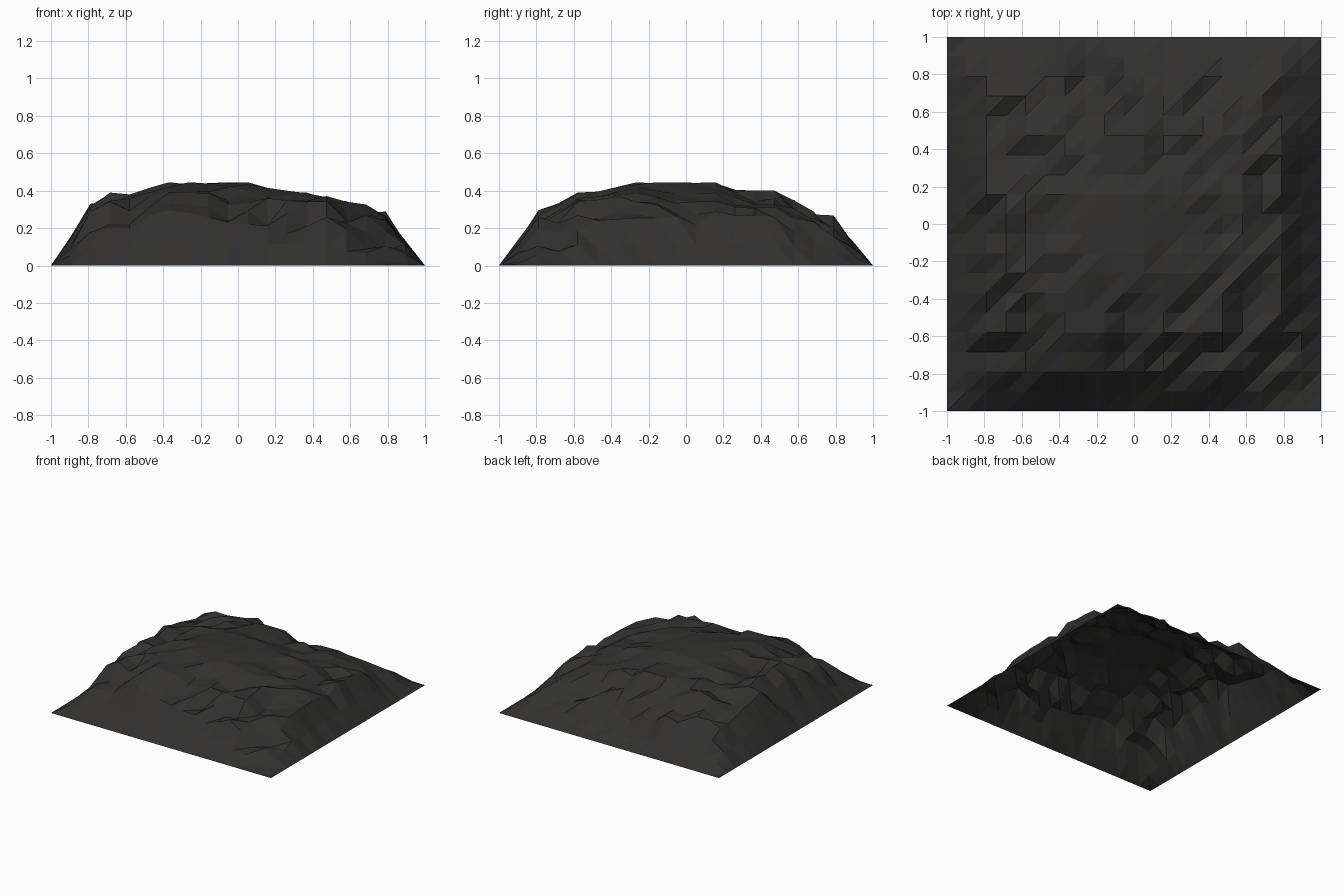
import bpy, random
from math import exp

random.seed(11)
N = 20                      # vertices per side
STEP = 2 / (N - 1)
TOP = 0.445

# Height profiles along x (west to east) and y (south to north)
PX = [0, .16, .33, .39, .38, .415, .445, .445, .445, .445, .445,
      .415, .40, .39, .395, .345, .34, .30, .15, 0]
PY = [0, .15, .30, .335, .39, .395, .42, .445, .445, .445, .445,
      .445, .405, .40, .40, .35, .32, .29, .14, 0]

# Local hollows and bumps: x, y, depth, x radius, y radius
HOLLOWS = [(.74, -.76, .11, .16, .16), (-.63, -.79, .09, .08, .08),
           (-.79, -.05, .06, .12, .08), (.79, .60, .06, .10, .10),
           (.47, -.1, .035, .1, .15), (-.75, .5, .05, .13, .13),
           (-.08, .83, .10, .26, .13), (.3, .80, .06, .25, .15),
           (.05, -.78, .08, .26, .12), (.82, -.2, .05, .12, .3),
           (-.474, .79, -.04, .07, .07), (.474, -.79, -.05, .06, .06),
           (-.474, -.79, -.03, .06, .06)]


def height(i, j):
    x, y = -1 + i * STEP, -1 + j * STEP
    z = PX[i] * PY[j] / TOP
    edge = min(i, j, N - 1 - i, N - 1 - j)
    if edge == 0:
        return 0.0
    for hx, hy, depth, rx, ry in HOLLOWS:
        z -= depth * exp(-((x - hx) / rx) ** 2 - ((y - hy) / ry) ** 2)
    # Broken rock around the rim, calm plateau in the middle
    rough = (.03, .07, .075, .065, .05, .035, .02, .008, .004)[edge - 1]
    drop = random.random()
    if drop > .5:
        z -= rough * drop
    return max(z, .01)


# Rocky mound: open height field with diagonals running south-west to north-east
verts = [(-1 + i * STEP, -1 + j * STEP, height(i, j)) for j in range(N) for i in range(N)]
faces = []
for j in range(N - 1):
    for i in range(N - 1):
        a = j * N + i
        faces += [(a, a + 1, a + N + 1), (a, a + N + 1, a + N)]
mesh = bpy.data.meshes.new("rocky_mound")
mesh.from_pydata(verts, [], faces)
mesh.update()
mound = bpy.data.objects.new("rocky_mound", mesh)
bpy.context.collection.objects.link(mound)

# Dark stone
stone = bpy.data.materials.new("dark_stone")
stone.diffuse_color = (.031, .030, .029, 1)
mesh.materials.append(stone)
